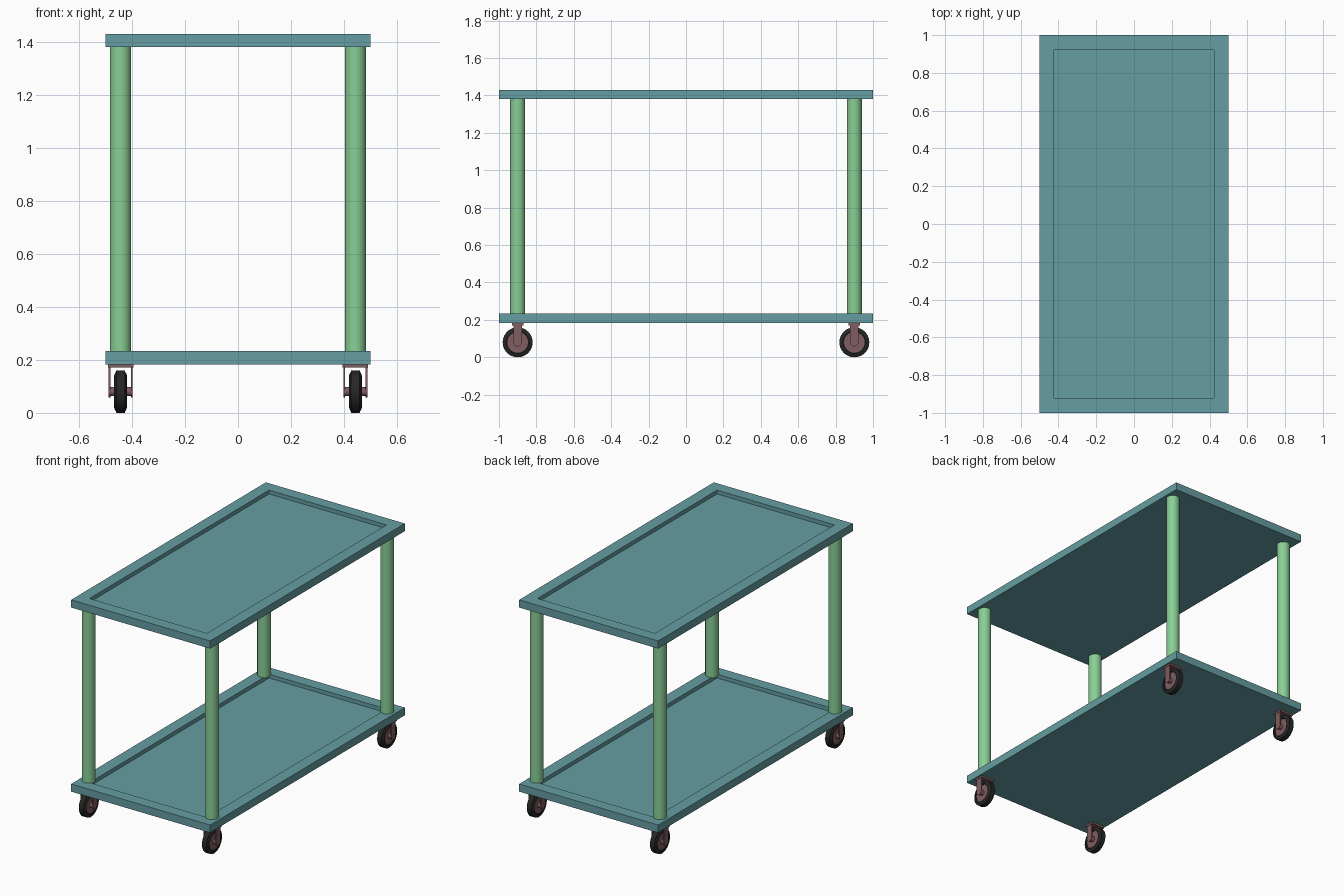
import bpy, bmesh, math
from mathutils import Matrix

if "Cube" in bpy.data.objects:
    bpy.data.objects.remove(bpy.data.objects["Cube"])


def material(name, color):
    m = bpy.data.materials.new(name)
    m.diffuse_color = (*color, 1)
    m.use_nodes = True
    m.node_tree.nodes["Principled BSDF"].inputs["Base Color"].default_value = m.diffuse_color
    return m


TEAL = material("teal", (0.13, 0.34, 0.36))
GREEN = material("green", (0.25, 0.62, 0.30))
BROWN = material("brown", (0.22, 0.11, 0.12))
BLACK = material("black", (0.02, 0.02, 0.02))


def finish(bm, name, mat, smooth=False):
    bmesh.ops.recalc_face_normals(bm, faces=bm.faces)
    me = bpy.data.meshes.new(name)
    bm.to_mesh(me)
    bm.free()
    ob = bpy.data.objects.new(name, me)
    bpy.context.collection.objects.link(ob)
    me.materials.append(mat)
    if smooth:
        bpy.ops.object.select_all(action='DESELECT')
        ob.select_set(True)
        bpy.context.view_layer.objects.active = ob
        bpy.ops.object.shade_smooth_by_angle(angle=math.radians(35))
    return ob


def box(bm, center, size):
    bmesh.ops.create_cube(bm, size=1, matrix=Matrix.Translation(center) @ Matrix.Diagonal((*size, 1)))


def cylinder(bm, center, radius, depth, along_x=False):
    rot = Matrix.Rotation(math.pi / 2, 4, 'Y') if along_x else Matrix()
    bmesh.ops.create_cone(bm, cap_ends=True, segments=32, radius1=radius, radius2=radius,
                          depth=depth, matrix=Matrix.Translation(center) @ rot)


def lathe_x(bm, profile, center, steps=48):
    # closed (x, radius) profile spun round the axle
    vs = [bm.verts.new((center[0] + x, center[1], center[2] + r)) for x, r in profile]
    edges = [bm.edges.new((vs[i], vs[(i + 1) % len(vs)])) for i in range(len(vs))]
    bmesh.ops.spin(bm, geom=vs + edges, cent=center, axis=(1, 0, 0),
                   angle=math.tau, steps=steps, use_merge=True)
    bmesh.ops.remove_doubles(bm, verts=bm.verts, dist=1e-5)


# Tray shelves: slab with a recessed top panel
def shelf(name, z0):
    bm = bmesh.new()
    box(bm, (0, 0, z0 + 0.025), (1, 2, 0.05))
    bm.normal_update()
    top = max(bm.faces, key=lambda f: f.calc_center_median().z)
    bmesh.ops.inset_region(bm, faces=[top], thickness=0.11)
    floor = bmesh.ops.extrude_face_region(bm, geom=[top])
    if top.is_valid:
        bm.faces.remove(top)
    for v in floor["geom"]:
        if isinstance(v, bmesh.types.BMVert):
            v.co.z -= 0.025
    finish(bm, name, TEAL)


# Fork cheek: strap with a rounded lower end, extruded along x
def cheek(bm, x, y, z, thick):
    r = 0.022
    pts = [(-r, 0.095), (-r, 0)]
    pts += [(-r * math.cos(math.pi * i / 12), -r * math.sin(math.pi * i / 12)) for i in range(1, 12)]
    pts += [(r, 0), (r, 0.095)]
    f = bm.faces.new([bm.verts.new((x - thick / 2, y + a, z + b)) for a, b in pts])
    ext = bmesh.ops.extrude_face_region(bm, geom=[f])
    for v in ext["geom"]:
        if isinstance(v, bmesh.types.BMVert):
            v.co.x += thick


shelf("lower_shelf", 0.183)
shelf("upper_shelf", 1.38)

for sx, side in ((-1, "left"), (1, "right")):
    for sy, end in ((-1, "front"), (1, "back")):
        tag = f"{end}_{side}"
        x, y, zc = sx * 0.443, sy * 0.9, 0.08

        # Upright post
        bm = bmesh.new()
        cylinder(bm, (x, y, 0.805), 0.04, 1.15)
        finish(bm, f"post_{tag}", GREEN, True)

        # Caster fork: mounting plate, two cheeks, axle
        bm = bmesh.new()
        box(bm, (x, y, 0.177), (0.096, 0.06, 0.013))
        for s in (-1, 1):
            cheek(bm, x + s * 0.042, y, zc, 0.007)
        cylinder(bm, (x, y, zc), 0.017, 0.084, True)
        finish(bm, f"caster_fork_{tag}", BROWN, True)

        # Wheel rim
        bm = bmesh.new()
        cylinder(bm, (x, y, zc), 0.057, 0.036, True)
        finish(bm, f"wheel_rim_{tag}", BROWN, True)

        # Tyre with stepped shoulders
        bm = bmesh.new()
        lathe_x(bm, [(-0.022, 0.055), (-0.024, 0.060), (-0.022, 0.067), (-0.018, 0.074), (-0.016, 0.08),
                     (0.016, 0.08), (0.018, 0.074), (0.022, 0.067), (0.024, 0.060), (0.022, 0.055)],
                (x, y, zc))
        finish(bm, f"tyre_{tag}", BLACK, True)
